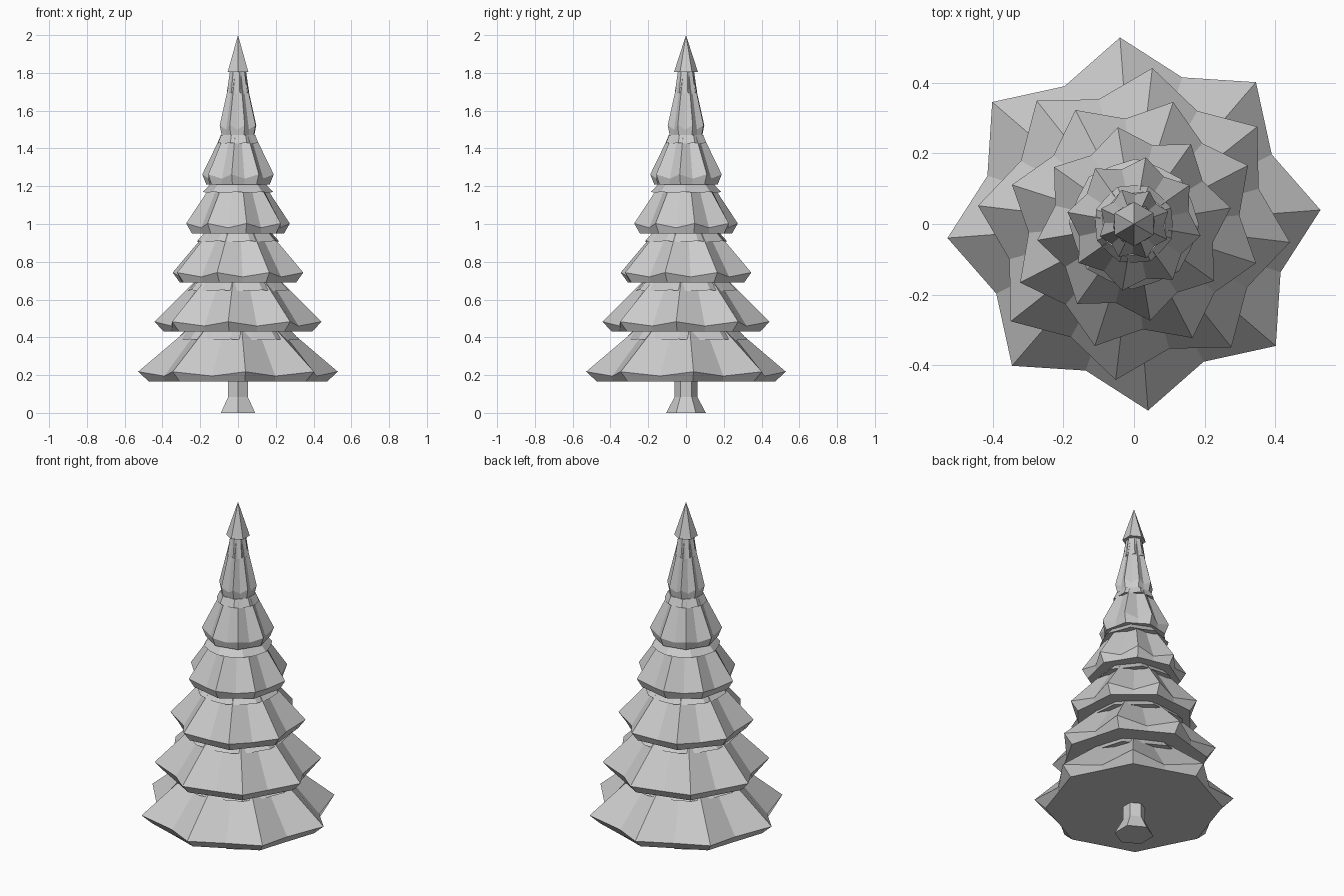
import bpy, bmesh
from math import sin, cos, pi, radians

if "Cube" in bpy.data.objects:
    bpy.data.objects.remove(bpy.data.objects["Cube"], do_unlink=True)

GREY = (0.6, 0.6, 0.6, 1)
mat = bpy.data.materials.new("plain grey")
mat.use_nodes = True
mat.diffuse_color = GREY
mat.node_tree.nodes["Principled BSDF"].inputs["Base Color"].default_value = GREY


def stack(name, rings, sides, turn):
    """Loft closed rings of (tip radius, tip z, valley radius, valley z)."""
    bm = bmesh.new()
    loops = []
    for tip_r, tip_z, val_r, val_z in rings:
        loop = []
        for i in range(sides):
            a = radians(turn) + 2 * pi * i / sides
            r, z = (val_r, val_z) if i % 2 else (tip_r, tip_z)
            loop.append(bm.verts.new((r * cos(a), r * sin(a), z)))
        loops.append(loop)
    for low, high in zip(loops, loops[1:]):
        for i in range(sides):
            j = (i + 1) % sides
            bm.faces.new((low[i], low[j], high[j], high[i]))
    bm.faces.new(loops[0][::-1])
    bm.faces.new(loops[-1])
    bmesh.ops.remove_doubles(bm, verts=bm.verts, dist=0.0001)
    bmesh.ops.recalc_face_normals(bm, faces=bm.faces)
    mesh = bpy.data.meshes.new(name)
    bm.to_mesh(mesh)
    bm.free()
    mesh.materials.append(mat)
    obj = bpy.data.objects.new(name, mesh)
    bpy.context.collection.objects.link(obj)
    return obj


def plain(r, z):
    return (r, z, r, z)


# Trunk with a flared foot
stack("trunk", [plain(0.105, 0), plain(0.06, 0.085), plain(0.06, 0.2)], 6, 30)

# Branch tiers: base z, top z, tip radius, top radius, turn in degrees
tiers = [
    (0.165, 0.43, 0.53, 0.28, 4.3),
    (0.43, 0.69, 0.445, 0.235, 38.3),
    (0.69, 0.95, 0.363, 0.18, 27.2),
    (0.95, 1.21, 0.278, 0.14, 9.5),
    (1.21, 1.47, 0.192, 0.09, 35),
    (1.47, 1.81, 0.103, 0.035, 20),
]
for n, (base, top, tip, neck, turn) in enumerate(tiers, 1):
    stack(f"branch_tier_{n}", [
        (tip * 0.89, base, tip * 0.82, base),
        (tip, base + 0.053, tip * 0.825, base + 0.03),
        (neck, top, neck * 0.88, top),
    ], 16, turn)
    # Small flared collar tucked under the next tier
    drop = 0.04 if n < 6 else 0.115
    flare = neck + (0.045 if n < 5 else 0.025)
    stack(f"collar_{n}", [
        (flare, top - drop, flare * 0.95, top - drop - 0.005),
        (neck + 0.008, top, neck * 0.97, top),
    ], 16, turn - 11)

# Pointed crown
stack("crown", [plain(0.063, 1.805), plain(0, 2)], 6, 30)
